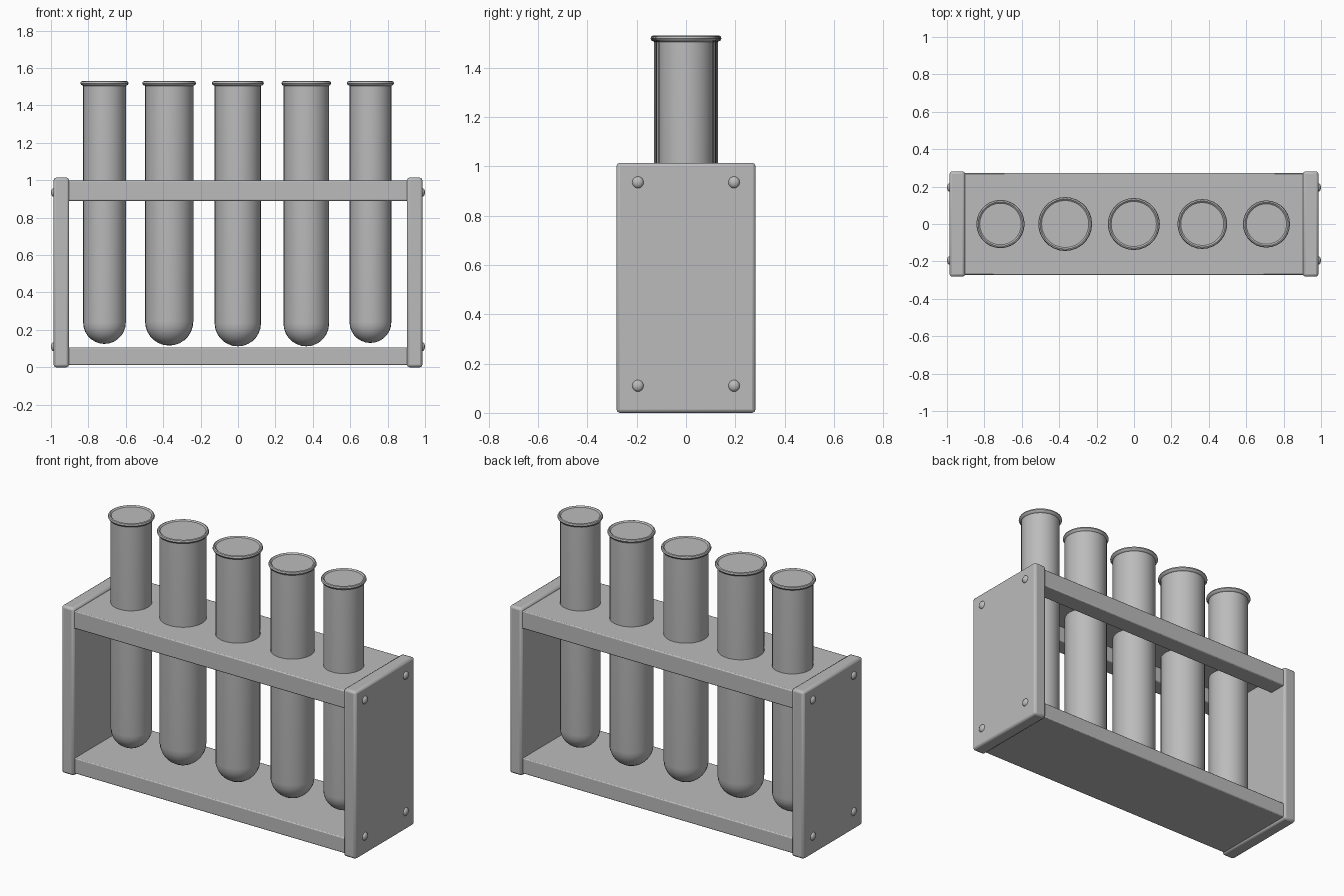
import bpy, bmesh, math
from mathutils import Matrix, Vector

cube = bpy.data.objects.get("Cube")
if cube:
    bpy.data.objects.remove(cube, do_unlink=True)

grey = bpy.data.materials.new("neutral grey")
grey.use_nodes = True
grey.diffuse_color = (0.5, 0.5, 0.5, 1)
grey.node_tree.nodes["Principled BSDF"].inputs["Base Color"].default_value = (0.5, 0.5, 0.5, 1)


def finish(name, bm, bevel=0):
    mesh = bpy.data.meshes.new(name)
    bm.to_mesh(mesh)
    bm.free()
    mesh.materials.append(grey)
    obj = bpy.data.objects.new(name, mesh)
    bpy.context.collection.objects.link(obj)
    if bevel:
        mod = obj.modifiers.new("soft edges", "BEVEL")
        mod.width, mod.segments = bevel, 2
    bpy.ops.object.select_all(action="DESELECT")
    obj.select_set(True)
    bpy.context.view_layer.objects.active = obj
    bpy.ops.object.shade_smooth_by_angle(angle=math.radians(40))
    return obj


def box(name, low, high, bevel=0):
    low, high = Vector(low), Vector(high)
    bm = bmesh.new()
    bmesh.ops.create_cube(bm, size=1, matrix=Matrix.Translation((low + high) / 2)
                          @ Matrix.Diagonal((*(high - low), 1)))
    return finish(name, bm, bevel)


def test_tube(name, x, radius, lip, bottom, top=1.53, sides=28):
    # Round bottom, straight wall, rolled lip and a slightly sunken flat cap
    profile = [(radius * math.sin(a), bottom + radius * (1 - math.cos(a)))
               for a in (math.pi / 2 * i / 7 for i in range(8))]
    profile += [(radius, top - 0.025), (lip - 0.005, top - 0.021), (lip, top - 0.012),
                (lip - 0.003, top - 0.003), (lip - 0.01, top), (lip - 0.018, top - 0.007),
                (0, top - 0.007)]
    bm = bmesh.new()
    verts = [bm.verts.new((x + r, 0, z)) for r, z in profile]
    edges = [bm.edges.new(pair) for pair in zip(verts, verts[1:])]
    bmesh.ops.spin(bm, geom=verts + edges, cent=(x, 0, 0), axis=(0, 0, 1),
                   angle=math.tau, steps=sides, use_duplicate=False)
    bmesh.ops.remove_doubles(bm, verts=bm.verts, dist=0.0005)
    bmesh.ops.recalc_face_normals(bm, faces=bm.faces)
    return finish(name, bm)


# Base board and hollow-backed upper shelf
box("base_board", (-0.91, -0.27, 0.012), (0.91, 0.27, 0.106), 0.006)
box("shelf_front_rail", (-0.91, -0.272, 0.89), (0.91, -0.16, 0.998), 0.006)
box("shelf_back_rail", (-0.91, 0.16, 0.89), (0.91, 0.272, 0.998), 0.006)
box("shelf_top", (-0.91, -0.17, 0.985), (0.91, 0.17, 0.998))

# End panels with four domed bolts each
for side, label in ((-1, "right"), (1, "left")):
    inner, outer = sorted((side * 0.903, side * 0.986))
    box(label + "_end_panel", (inner, -0.282, 0), (outer, 0.282, 1.014), 0.014)
    bm = bmesh.new()
    for y in (-0.195, 0.195):
        for z in (0.11, 0.935):
            bmesh.ops.create_uvsphere(
                bm, u_segments=12, v_segments=8, radius=1,
                matrix=Matrix.Translation((side * 0.984, y, z))
                @ Matrix.Diagonal((0.016, 0.024, 0.024, 1)))
    finish(label + "_bolts", bm)

# Row of five tubes: centre, body radius, lip radius, lowest point
tubes = [(-0.714, 0.114, 0.129, 0.125), (-0.368, 0.129, 0.144, 0.116),
         (-0.001, 0.124, 0.139, 0.112), (0.365, 0.122, 0.133, 0.112),
         (0.708, 0.112, 0.126, 0.13)]
for i, values in enumerate(tubes, 1):
    test_tube(f"test_tube_{i}", *values)
